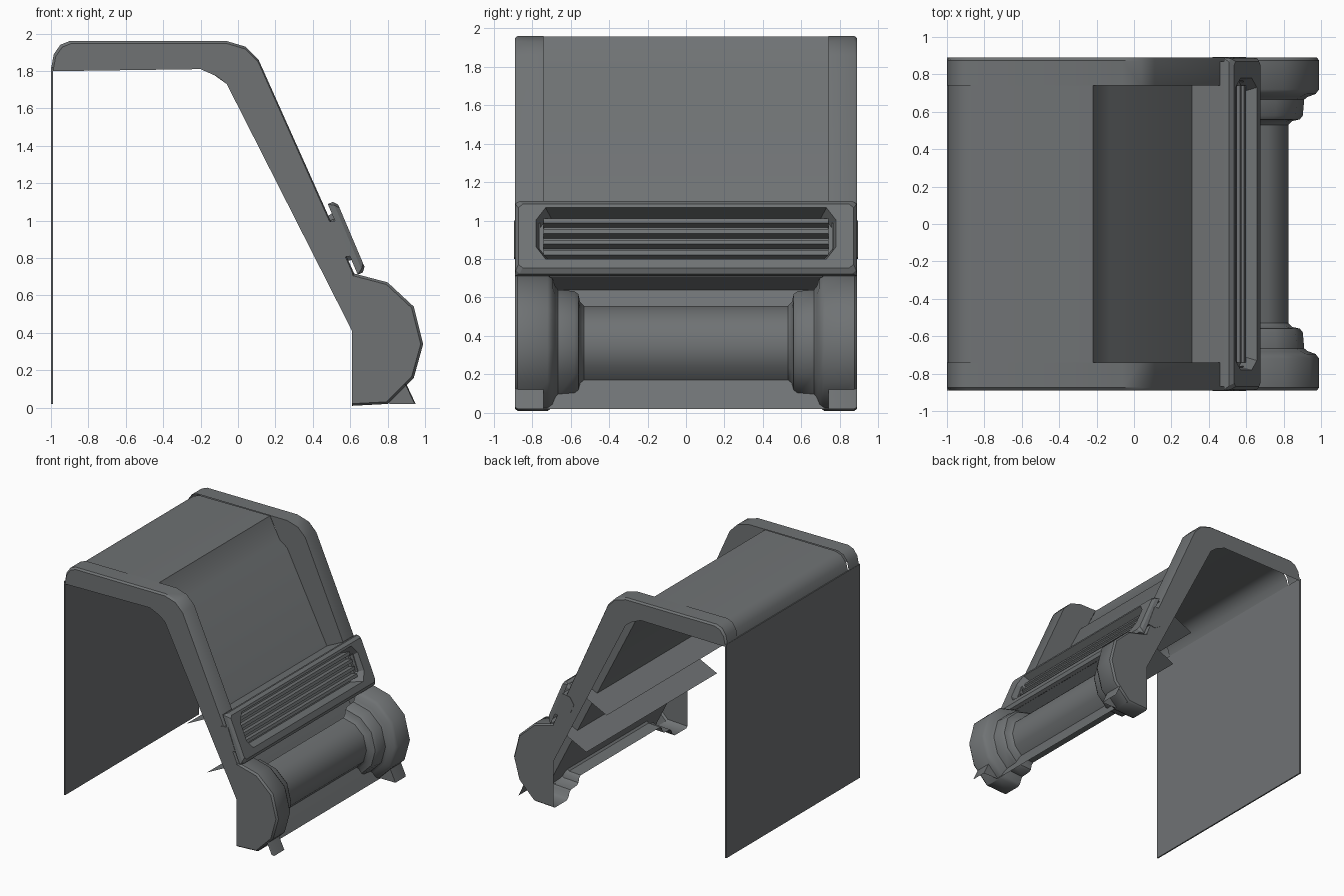
import bpy, bmesh, math
from mathutils import Vector

cube = bpy.data.objects.get("Cube")
if cube:
    bpy.data.objects.remove(cube)

grey = bpy.data.materials.new("dark_grey")
grey.use_nodes = True
colour = (0.16, 0.17, 0.175, 1)
grey.diffuse_color = colour
grey.node_tree.nodes["Principled BSDF"].inputs["Base Color"].default_value = colour


def finish(name, bm, smooth=False):
    bmesh.ops.recalc_face_normals(bm, faces=bm.faces)
    mesh = bpy.data.meshes.new(name)
    bm.to_mesh(mesh)
    bm.free()
    obj = bpy.data.objects.new(name, mesh)
    bpy.context.collection.objects.link(obj)
    mesh.materials.append(grey)
    if smooth:
        bpy.ops.object.select_all(action="DESELECT")
        obj.select_set(True)
        bpy.context.view_layer.objects.active = obj
        bpy.ops.object.shade_smooth_by_angle(angle=math.radians(38))
    return obj


def loft(name, loops, closed=False, caps=(), smooth=False):
    """Bridge successive point loops with quads; caps lists loops to fill."""
    bm = bmesh.new()
    rows = [[bm.verts.new(p) for p in loop] for loop in loops]
    for a, b in zip(rows, rows[1:]):
        n = len(a)
        for i in range(n if closed else n - 1):
            j = (i + 1) % n
            bm.faces.new((a[i], a[j], b[j], b[i]))
    for c in caps:
        bm.faces.new(rows[c])
    return finish(name, bm, smooth)


def at_y(profile, y, scale=1.0):
    """Place an (x, z) profile at y, optionally shrunk towards the middle."""
    return [(-0.1 + (x + 0.1) * scale, y, 0.9 + (z - 0.9) * scale) for x, z in profile]


# Side profiles as (x, z)
outer = [(-1, 1.81), (-0.985, 1.89), (-0.95, 1.94), (-0.9, 1.96), (-0.06, 1.96),
         (0.04, 1.93), (0.11, 1.86), (0.62, 0.72), (0.95, 0.02)]
inner = [(-0.2, 1.81), (-0.11, 1.77), (-0.06, 1.73), (0.61, 0.41)]
middle = [(-0.995, 1.81), (-0.975, 1.88), (-0.93, 1.935), (-0.87, 1.953), (-0.22, 1.957),
          (-0.13, 1.78), (-0.06, 1.73), (0.81, 0.02)]

# Rear panel
loft("rear_panel", [[(x, y, z) for x, y in ((-1, -0.89), (-0.988, -0.89), (-0.988, 0.89), (-1, 0.89))]
                    for z in (0.02, 1.82)], closed=True, caps=(0, 1))

# Roof and recessed sloping screen
loft("roof_and_screen", [at_y(middle, -0.74), at_y(middle, 0.74)], smooth=True)

# Raised side frames with outer and inner walls
for side, label in ((1, "left"), (-1, "right")):
    loft(label + "_frame_rim", [at_y(outer, side * 0.89, 0.988), at_y(outer, side * 0.875),
                                at_y(outer, side * 0.74)], smooth=True)
    loft(label + "_outer_wall", [at_y(outer[:-1], side * 0.89, 0.988) +
                                 at_y(inner[::-1], side * 0.89)], closed=True, caps=(0,))
    loft(label + "_inner_wall", [at_y([(-0.22, 1.96)] + outer[4:] + middle[:4:-1],
                                      side * 0.74)], closed=True, caps=(0,))

# Roller with stepped, rounded ends, open at the back
section = [(0, 0.38), (0.19, 0.33), (0.33, 0.2), (0.38, 0), (0.33, -0.18), (0.19, -0.32), (0, -0.33)]
half = [(0.89, 0.965), (0.875, 1), (0.72, 1), (0.695, 0.95), (0.68, 0.84), (0.665, 0.79),
        (0.58, 0.77), (0.56, 0.73), (0.55, 0.62), (0.53, 0.57)]
stations = half + [(-y, s) for y, s in reversed(half)]
loft("front_roller", [[(0.61 + x * s, y, 0.34 + z * s) for x, z in section] for y, s in stations],
     caps=(0, -1), smooth=True)

# Grille frame, laid out on the slope: u up the slope, n out of it
up = Vector((-0.39, 0, 0.92)).normalized()
out = Vector((0.92, 0, 0.39)).normalized()
centre = Vector((0.56, 0, 0.9))


def slope(y, u, n):
    return centre + up * u + out * n + Vector((0, y, 0))


def octagon(w, h, cut_y, cut_u, n, shift=0):
    quarter = [(w, h - cut_u), (w - cut_y, h)]
    pts = quarter + [(-y, u) for y, u in reversed(quarter)]
    pts += [(-y, -u) for y, u in pts]
    return [slope(y, u + shift, n) for y, u in pts]


loft("grille_frame", [octagon(0.89, 0.205, 0.001, 0.001, 0),
                      octagon(0.885, 0.205, 0.02, 0.02, 0.03),
                      octagon(0.87, 0.18, 0.02, 0.02, 0.05),
                      octagon(0.78, 0.145, 0.05, 0.07, 0.05, 0.015),
                      octagon(0.75, 0.125, 0.05, 0.07, -0.05, 0.015)],
     closed=True, caps=(4,))

# Grille bars
for i in range(4):
    u = -0.075 + i * 0.06
    loft("grille_bar_%d" % (i + 1),
         [[slope(y, u + du, n) for du, n in ((-0.018, -0.045), (-0.012, 0.005), (0.012, 0.005), (0.018, -0.045))]
          for y in (-0.74, 0.74)], closed=True, caps=(0, 1))

# Sheets running back from the top and bottom of the grille
for label, (x, z), back in (("upper", (0.48, 1.085), 0.13), ("lower", (0.64, 0.71), 0.32)):
    z_back = z - (x - back) * 0.49
    loft(label + "_grille_sheet", [[(x, y, z), (back, y, z_back)] for y in (-0.87, 0.87)])

# Faceted pods at the grille ends
pod = [(0.42, 0.93), (0.46, 0.99), (0.53, 1.0), (0.6, 0.81), (0.53, 0.8), (0.46, 0.84)]
for side, label in ((1, "left"), (-1, "right")):
    loft(label + "_grille_pod", [at_y(pod, side * 0.76), at_y(pod, side * 0.893)],
         closed=True, caps=(0, 1))
